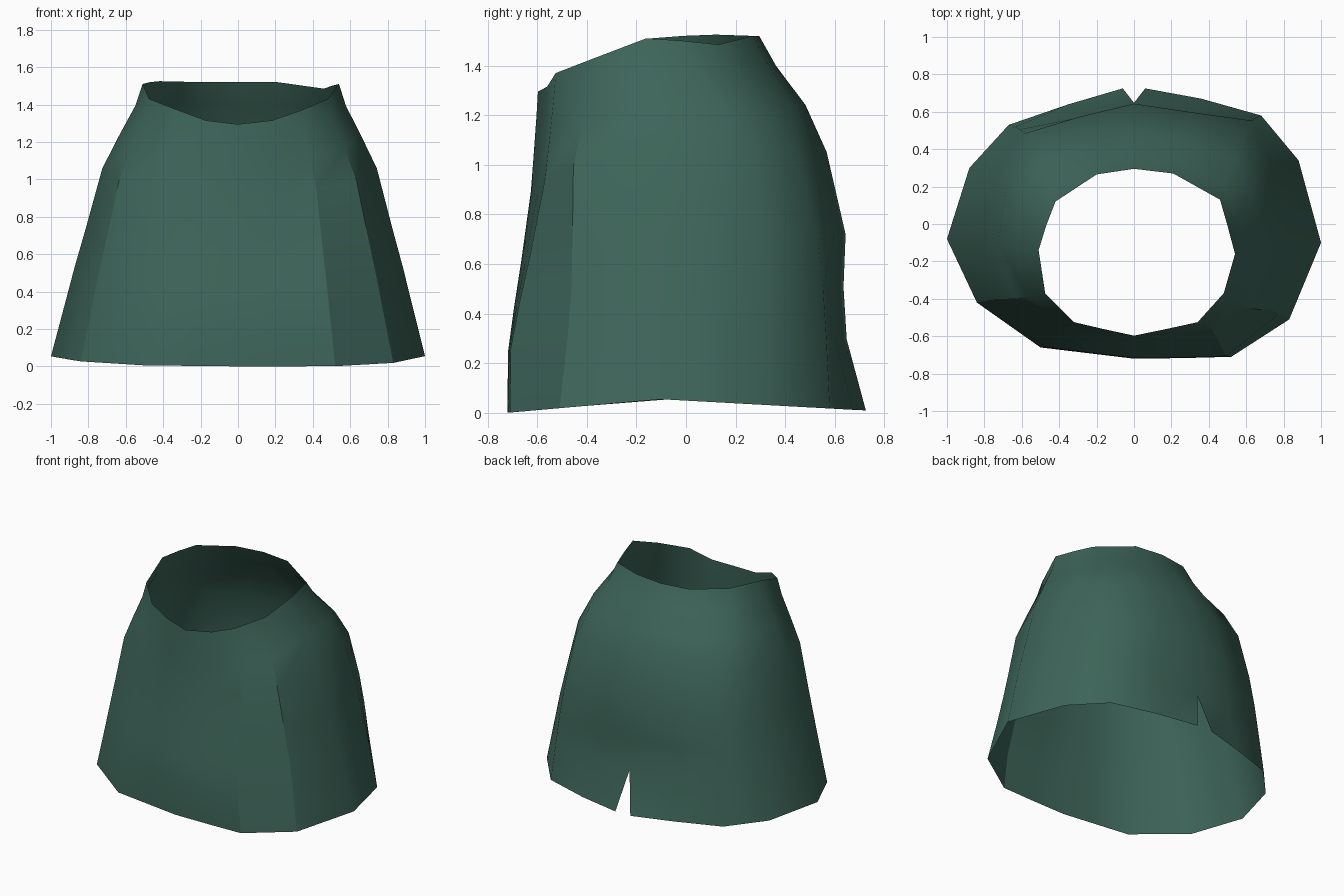
import bpy, bmesh

if "Cube" in bpy.data.objects:
    bpy.data.objects.remove(bpy.data.objects["Cube"])

# Hem and waist outlines, counter-clockwise from centre front (8 = centre back)
HEM = [(0, -.72), (.26, -.717), (.52, -.71), (.83, -.51), (1, -.10), (.88, .34), (.68, .58),
       (.36, .67), (0, .72), (-.35, .64), (-.67, .53), (-.88, .30), (-1, -.08),
       (-.84, -.42), (-.50, -.66), (-.25, -.69)]
WAIST = [(0, -.597, 1.295), (.18, -.56, 1.315), (.34, -.525, 1.37), (.48, -.37, 1.43),
         (.54, -.16, 1.51), (.50, -.01, 1.50), (.46, .13, 1.485), (.21, .27, 1.52),
         (0, .295, 1.52), (-.20, .265, 1.52), (-.42, .12, 1.525), (-.47, -.01, 1.52),
         (-.51, -.14, 1.51), (-.475, -.37, 1.43), (-.32, -.525, 1.37), (-.17, -.56, 1.315)]
N, BACK = len(HEM), 8

# How far each row has moved from hem to waist: height, then (width, depth) by region
HEIGHT = [0, .19, .33, .47, .69, .815, .92, 1]
WIDTH = [0, .15, .26, .38, .56, .75, .92, 1]
HIP_WIDTH = [0, .14, .24, .35, .48, .66, .88, 1]
SHAPE = {
    "front": (WIDTH, [0, .02, .22, .45, .77, .87, .95, 1]),
    "corner": (WIDTH, [0, .22, .34, .37, .40, .65, .85, 1]),
    "hip": (HIP_WIDTH, [0, .03, .06, .11, .29, .52, .84, 1]),
    "back": (WIDTH, [0, .17, .20, .18, .36, .56, .84, 1]),
}


def hem_z(y):
    """Hem lifts gently at the sides."""
    return max(0, .055 - (.088 if y < -.1 else .055) * abs(y + .1))


def region(col):
    side = min(col, N - col)
    return "front" if side < 3 else "corner" if side < 5 else "hip" if side < 7 else "back"


bm = bmesh.new()
grid = []
for r, h in enumerate(HEIGHT):
    row = []
    for c in range(N):
        (hx, hy), (wx, wy, wz) = HEM[c], WAIST[c]
        width, depth = SHAPE[region(c)]
        z0 = hem_z(hy)
        row.append(bm.verts.new((hx + (wx - hx) * width[r],
                                 hy + (wy - hy) * depth[r],
                                 z0 + (wz - z0) * h)))
    grid.append(row)

# Back slit: split the centre-back hem point in two
grid[0][BACK].co = (.06, .725, .01)
back_left = bm.verts.new((-.06, .725, .01))

for r in range(len(HEIGHT) - 1):
    for c in range(N):
        d = (c + 1) % N
        a = back_left if (r == 0 and c == BACK) else grid[r][c]
        face = bm.faces.new((a, grid[r][d], grid[r + 1][d], grid[r + 1][c]))
        face.smooth = True

# Pressed creases either side of the front panel
for c in (2, 3, N - 3):
    for r in range(5):
        bm.edges.get((grid[r][c], grid[r + 1][c])).smooth = False

mesh = bpy.data.meshes.new("skirt")
bm.to_mesh(mesh)
bm.free()
skirt = bpy.data.objects.new("skirt", mesh)
bpy.context.collection.objects.link(skirt)

# Green cloth
cloth = bpy.data.materials.new("green_cloth")
cloth.diffuse_color = (.047, .13, .10, 1)
cloth.use_nodes = True
cloth.node_tree.nodes["Principled BSDF"].inputs["Base Color"].default_value = cloth.diffuse_color
mesh.materials.append(cloth)
